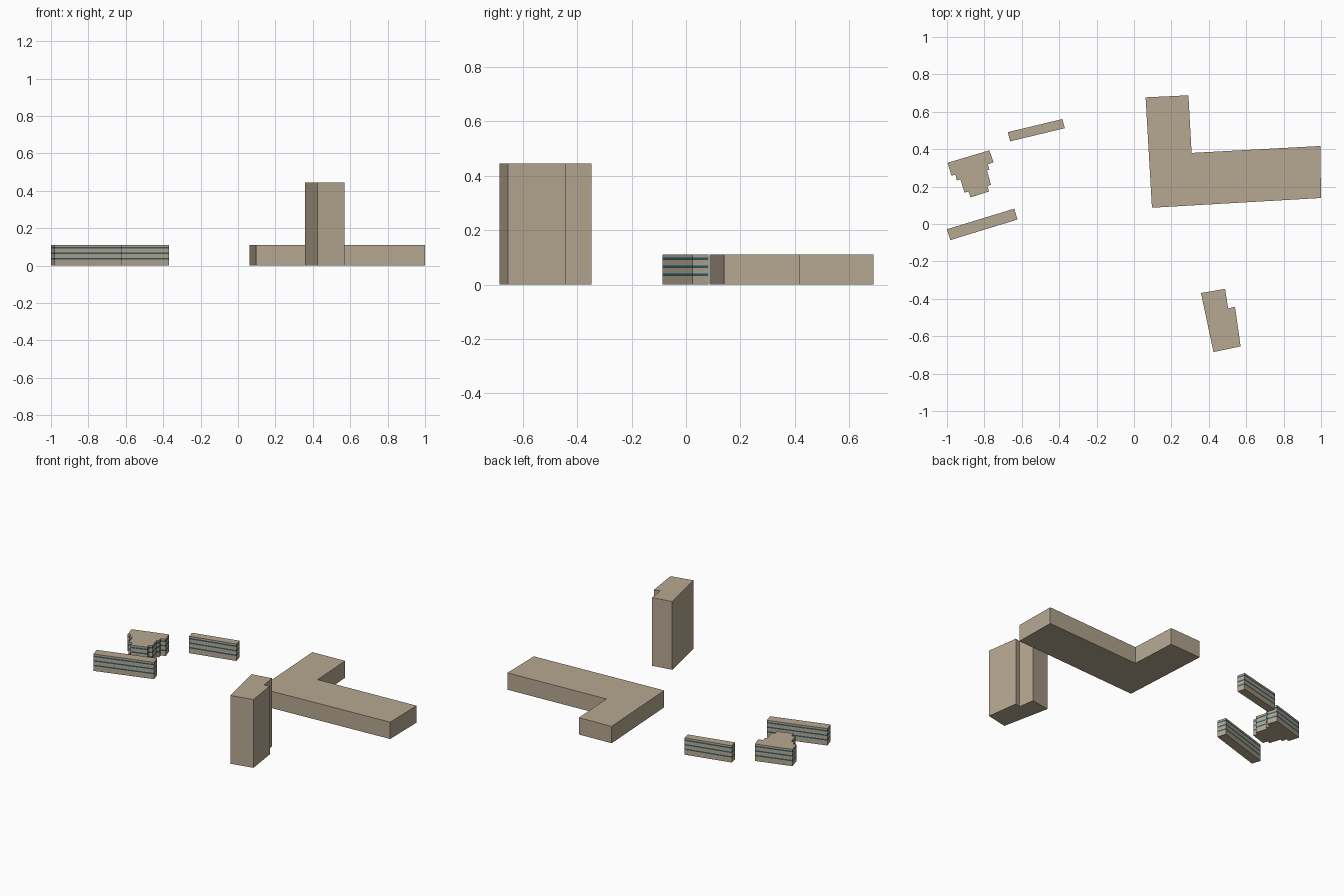
import bpy, bmesh

if "Cube" in bpy.data.objects:
    bpy.data.objects.remove(bpy.data.objects["Cube"])


def material(name, color):
    m = bpy.data.materials.new(name)
    m.diffuse_color = color
    m.use_nodes = True
    m.node_tree.nodes["Principled BSDF"].inputs["Base Color"].default_value = m.diffuse_color
    return m


STONE = material("stone", (0.47, 0.39, 0.285, 1))
GLASS = material("glass", (0.025, 0.11, 0.15, 1))


def building(name, outline, levels, banded=False):
    """Extrude a footprint through the levels; every second storey strip is glass."""
    bm = bmesh.new()
    rings = [[bm.verts.new((x, y, z)) for x, y in outline] for z in levels]
    n = len(outline)
    bm.faces.new(rings[0][::-1])
    bm.faces.new(rings[-1])
    for k, (lo, hi) in enumerate(zip(rings, rings[1:])):
        for i in range(n):
            j = (i + 1) % n
            f = bm.faces.new((lo[i], lo[j], hi[j], hi[i]))
            f.material_index = k % 2 if banded else 0
    bmesh.ops.recalc_face_normals(bm, faces=bm.faces)
    me = bpy.data.meshes.new(name)
    bm.to_mesh(me)
    bm.free()
    me.materials.append(STONE)
    if banded:
        me.materials.append(GLASS)
    ob = bpy.data.objects.new(name, me)
    bpy.context.collection.objects.link(ob)
    return ob


LOW = 0.11
TALL = 0.445
# window bands centred on three heights
BANDS = [0.0]
for c in (0.036, 0.066, 0.095):
    BANDS += [c - 0.0045, c + 0.0045]
BANDS.append(LOW)

# plain L-shaped block
building("l_shaped_block", [
    (0.096, 0.087), (1.0, 0.139), (0.996, 0.417), (0.308, 0.380),
    (0.291, 0.688), (0.062, 0.677)], [0, LOW])

# tall tower with a notched corner
building("tower", [
    (0.425, -0.685), (0.570, -0.654), (0.540, -0.443), (0.503, -0.451),
    (0.487, -0.347), (0.358, -0.369)], [0, TALL])

# banded bar blocks
building("north_bar", [
    (-0.662, 0.442), (-0.370, 0.512), (-0.383, 0.561), (-0.675, 0.491)],
    BANDS, True)
building("south_bar", [
    (-0.982, -0.086), (-0.623, 0.024), (-0.640, 0.082), (-1.0, -0.028)],
    BANDS, True)

# banded middle block with stepped sides
building("stepped_block", [
    (-0.997, 0.327), (-0.976, 0.258), (-0.955, 0.265), (-0.947, 0.233),
    (-0.928, 0.239), (-0.906, 0.167), (-0.885, 0.174), (-0.874, 0.142),
    (-0.775, 0.174), (-0.784, 0.202), (-0.765, 0.210), (-0.786, 0.286),
    (-0.773, 0.291), (-0.781, 0.319), (-0.751, 0.329), (-0.773, 0.394)],
    BANDS, True)
